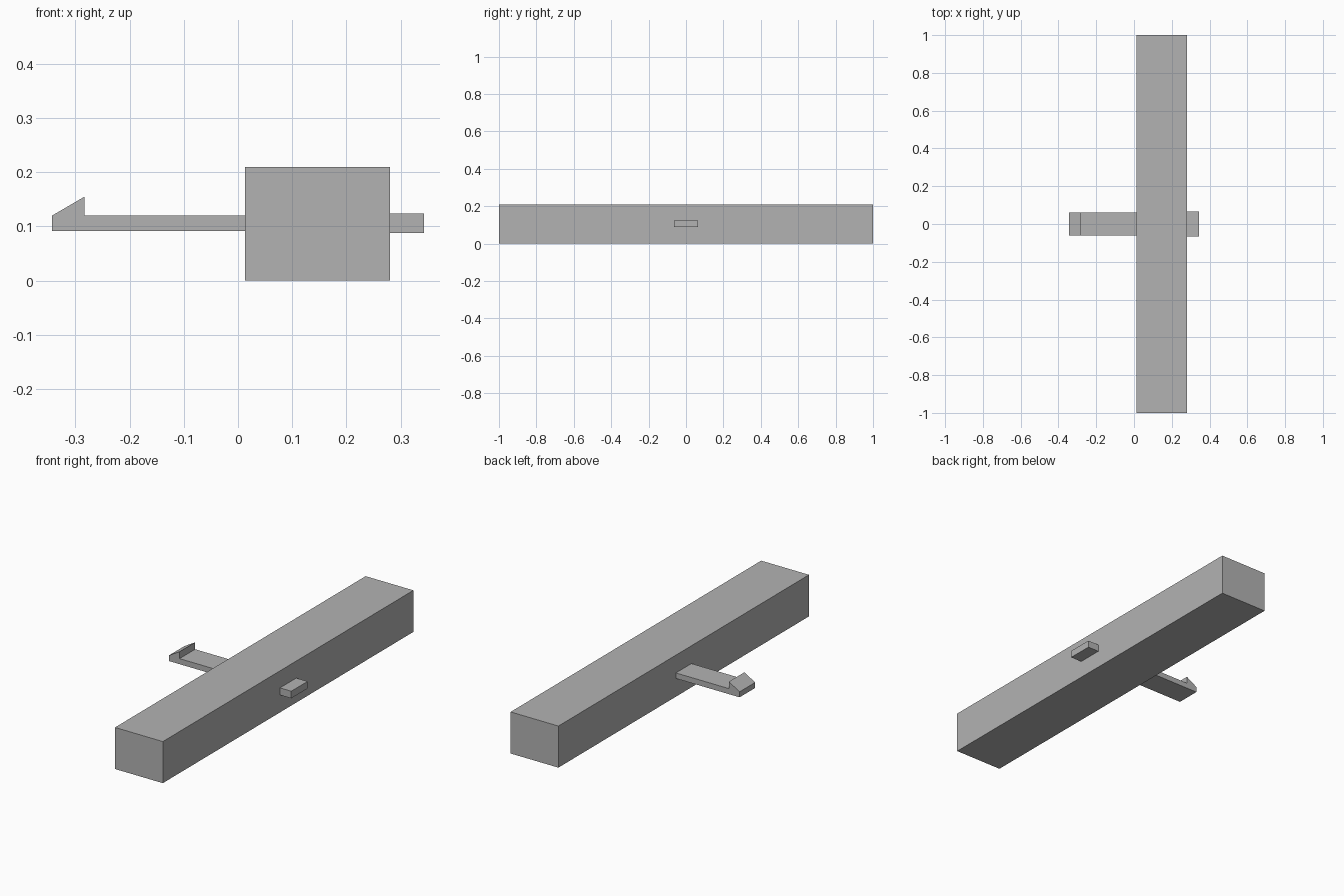
import bpy
import bmesh

cube = bpy.data.objects.get("Cube")
if cube:
    bpy.data.objects.remove(cube, do_unlink=True)

grey = bpy.data.materials.new("plain_grey")
grey.use_nodes = True
colour = (0.45, 0.45, 0.45, 1.0)
grey.diffuse_color = colour
grey.node_tree.nodes["Principled BSDF"].inputs["Base Color"].default_value = colour


def extrude_profile(name, profile, half_depth):
    """Extrude an x-z outline symmetrically along y."""
    bm = bmesh.new()
    face = bm.faces.new([bm.verts.new((x, -half_depth, z)) for x, z in profile])
    grown = bmesh.ops.extrude_face_region(bm, geom=[face])["geom"]
    verts = [v for v in grown if isinstance(v, bmesh.types.BMVert)]
    bmesh.ops.translate(bm, verts=verts, vec=(0, 2 * half_depth, 0))
    bmesh.ops.recalc_face_normals(bm, faces=bm.faces)
    mesh = bpy.data.meshes.new(name)
    bm.to_mesh(mesh)
    bm.free()
    mesh.materials.append(grey)
    obj = bpy.data.objects.new(name, mesh)
    bpy.context.collection.objects.link(obj)
    return obj


def rectangle(x0, x1, z0, z1):
    return [(x0, z0), (x1, z0), (x1, z1), (x0, z1)]


block_right, block_left = 0.013, 0.28

# Long main bar
extrude_profile("main_bar", rectangle(block_right, block_left, 0, 0.21), 1.0)

# Short tab on the left face
extrude_profile("side_tab", rectangle(block_left, 0.343, 0.088, 0.124), 0.065)

# Latch arm with a sloped hook at its tip
latch = [(block_right, 0.092), (block_right, 0.12), (-0.283, 0.12),
         (-0.283, 0.155), (-0.343, 0.12), (-0.343, 0.092)]
extrude_profile("latch_arm", latch, 0.062)
